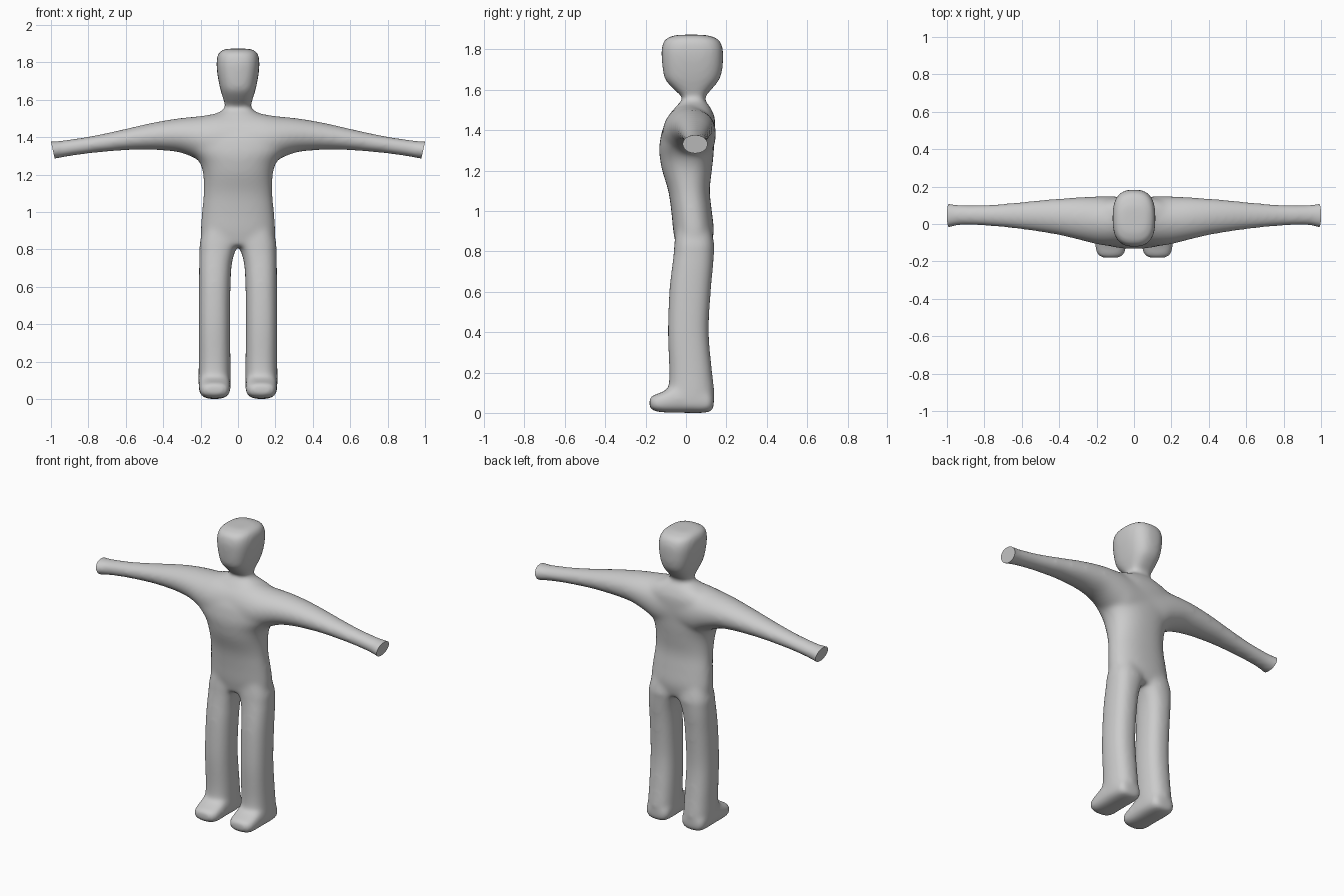
import bpy, bmesh, math
from mathutils import Vector

grey = bpy.data.materials.new("plain grey")
grey.diffuse_color = (0.6, 0.6, 0.6, 1)
bm = bmesh.new()


def spline(rows, steps=5):
    """Catmull-Rom interpolation of section rows."""
    out = []
    for i in range(len(rows) - 1):
        quad = (rows[max(i - 1, 0)], rows[i], rows[i + 1], rows[min(i + 2, len(rows) - 1)])
        for s in range(steps):
            t = s / steps
            out.append([0.5 * (2 * b + (c - a) * t + (2 * a - 5 * b + 4 * c - d) * t * t
                               + (3 * b - a - 3 * c + d) * t ** 3) for a, b, c, d in zip(*quad)])
    return out + [list(rows[-1])]


def loft(axis, rows, power=2.3, side=1, count=40, grow=0.003):
    """Closed tube through (position, min1, max1, min2, max2) sections."""
    rings = []
    for p, a0, a1, b0, b1 in spline(rows):
        ring = []
        for k in range(count):
            ang = 2 * math.pi * k / count
            c, s = math.cos(ang), math.sin(ang)
            a = (a0 + a1) / 2 + ((a1 - a0) / 2 + grow) * math.copysign(abs(c) ** (2 / power), c)
            b = (b0 + b1) / 2 + ((b1 - b0) / 2 + grow) * math.copysign(abs(s) ** (2 / power), s)
            x, y, z = {"x": (p, a, b), "y": (a, p, b), "z": (a, b, p)}[axis]
            ring.append(bm.verts.new((side * x, y, z)))
        rings.append(ring)
    for r, q in zip(rings, rings[1:]):
        for k in range(count):
            bm.faces.new((r[k], r[(k + 1) % count], q[(k + 1) % count], q[k]))
    bm.faces.new(rings[0])
    bm.faces.new(rings[-1])


# Torso, flaring into the shoulders and narrowing to the neck
loft("z", [(0.82, -.19, .19, -.045, .12), (0.9, -.197, .197, -.06, .135),
           (1.0, -.19, .19, -.07, .125), (1.1, -.181, .181, -.085, .115),
           (1.2, -.183, .183, -.115, .125), (1.26, -.2, .2, -.126, .132),
           (1.3, -.23, .23, -.13, .135), (1.34, -.27, .27, -.127, .138),
           (1.4, -.28, .28, -.115, .142), (1.46, -.25, .25, -.085, .14),
           (1.5, -.19, .19, -.06, .125), (1.525, -.12, .12, -.04, .11),
           (1.55, -.075, .075, -.018, .09), (1.6, -.06, .06, -.01, .085)], 2.3)

# Head
loft("z", [(1.53, -.07, .07, -.015, .088), (1.565, -.065, .065, -.018, .092),
           (1.6, -.075, .075, -.055, .122), (1.65, -.09, .09, -.1, .162),
           (1.7, -.101, .101, -.112, .177), (1.75, -.109, .109, -.117, .181),
           (1.8, -.112, .112, -.118, .18), (1.84, -.106, .106, -.108, .167),
           (1.86, -.092, .092, -.085, .14), (1.873, -.06, .06, -.04, .09)], 2.7)

for side in (-1, 1):
    # Arm
    loft("x", [(0.0, -.11, .14, 1.22, 1.53), (0.12, -.115, .145, 1.23, 1.522),
               (0.2, -.105, .145, 1.275, 1.51), (0.3, -.08, .14, 1.318, 1.5),
               (0.4, -.057, .133, 1.332, 1.485), (0.5, -.04, .125, 1.335, 1.465),
               (0.6, -.026, .115, 1.333, 1.442), (0.7, -.015, .106, 1.325, 1.42),
               (0.8, -.007, .099, 1.315, 1.4), (0.9, -.004, .098, 1.301, 1.385),
               (0.95, -.007, .101, 1.292, 1.378), (1.0, -.019, .109, 1.283, 1.375),
               (1.07, -.025, .115, 1.272, 1.37)], 2, side)
    # Leg
    loft("z", [(0.03, .046, .205, -.08, .13), (0.1, .043, .208, -.085, .138),
               (0.2, .043, .207, -.08, .127), (0.4, .045, .207, -.087, .11),
               (0.6, .043, .206, -.08, .12), (0.72, .036, .205, -.067, .131),
               (0.79, .018, .203, -.058, .136), (0.84, 0, .201, -.055, .137),
               (0.95, .03, .17, -.04, .11)], 2.4, side)
    # Foot
    loft("y", [(-.181, .085, .165, .03, .07), (-.17, .062, .188, .018, .082),
               (-.14, .046, .203, .008, .092), (-.1, .043, .206, .005, .11),
               (-.06, .043, .207, .004, .13), (.0, .043, .207, .003, .14),
               (.08, .045, .205, .003, .12), (.12, .055, .196, .008, .1),
               (.138, .08, .17, .025, .08)], 2.8, side)

bmesh.ops.recalc_face_normals(bm, faces=bm.faces)
mesh = bpy.data.meshes.new("body")
bm.to_mesh(mesh)
bm.free()
body = bpy.data.objects.new("body", mesh)
bpy.context.collection.objects.link(body)
bpy.context.view_layer.objects.active = body
body.select_set(True)

# Fuse the parts into one soft skin
remesh = body.modifiers.new("fuse", "REMESH")
remesh.mode = "VOXEL"
remesh.voxel_size = 0.01
soften = body.modifiers.new("soften", "SMOOTH")
soften.factor, soften.iterations = 0.5, 28
for name in ("fuse", "soften"):
    bpy.ops.object.modifier_apply(modifier=name)

# Flat slanted wrist ends
bm = bmesh.new()
bm.from_mesh(body.data)
for side in (-1, 1):
    cut = bmesh.ops.bisect_plane(bm, geom=bm.verts[:] + bm.edges[:] + bm.faces[:],
                                 plane_co=(side * 0.99, 0, 1.33),
                                 plane_no=Vector((side * 0.09, 0, -0.02)).normalized(),
                                 clear_outer=True)
    rim = [e for e in cut["geom_cut"] if isinstance(e, bmesh.types.BMEdge)]
    bmesh.ops.holes_fill(bm, edges=rim)
low = min(v.co.z for v in bm.verts)
bmesh.ops.translate(bm, verts=bm.verts, vec=(0, 0, -low))
bm.to_mesh(body.data)
bm.free()

body.data.materials.clear()
body.data.materials.append(grey)
bpy.ops.object.shade_smooth_by_angle(angle=math.radians(40))
